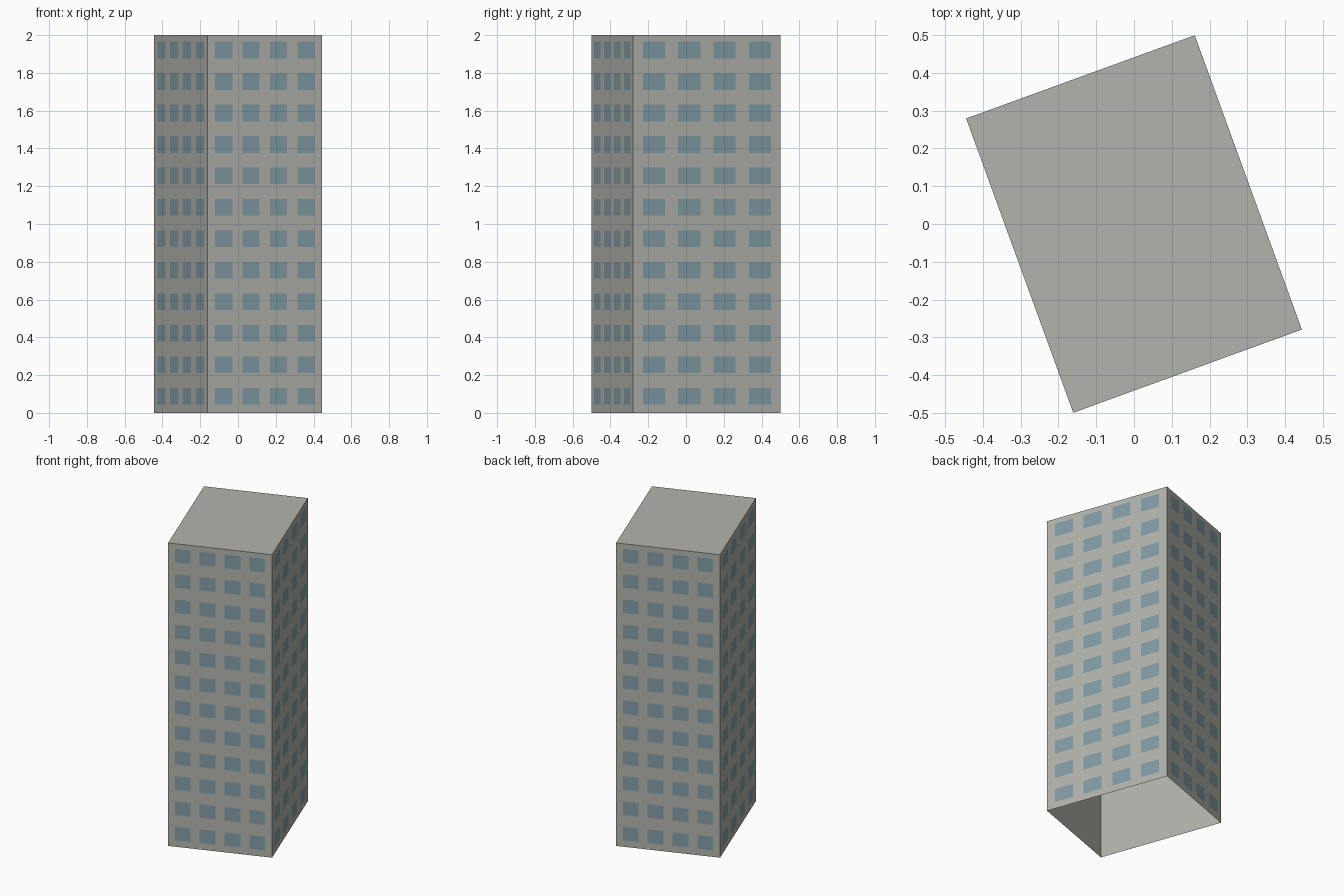
import bpy
import bmesh
from math import radians
from mathutils import Matrix, Vector

if "Cube" in bpy.data.objects:
    bpy.data.objects.remove(bpy.data.objects["Cube"], do_unlink=True)

WIDTH, DEPTH, HEIGHT = 0.644, 0.829, 2.0
COLUMNS, FLOORS = 4, 12
TURN = Matrix.Rotation(radians(20), 4, "Z")


def make_material(name, color):
    mat = bpy.data.materials.new(name)
    mat.use_nodes = True
    mat.diffuse_color = color
    mat.node_tree.nodes["Principled BSDF"].inputs["Base Color"].default_value = color
    return mat


def make_object(name, bm, mat):
    bm.transform(TURN)
    mesh = bpy.data.meshes.new(name)
    bm.to_mesh(mesh)
    bm.free()
    mesh.materials.append(mat)
    obj = bpy.data.objects.new(name, mesh)
    bpy.context.collection.objects.link(obj)
    return obj


concrete = make_material("warm grey concrete", (0.45, 0.45, 0.42, 1))
glass = make_material("dusty blue glass", (0.22, 0.335, 0.38, 1))

# Tower shell: walls and flat roof, open underneath
bm = bmesh.new()
bmesh.ops.create_cube(bm, size=1)
bmesh.ops.scale(bm, vec=(WIDTH, DEPTH, HEIGHT), verts=bm.verts)
bmesh.ops.translate(bm, vec=(0, 0, HEIGHT / 2), verts=bm.verts)
floor = [f for f in bm.faces if f.normal.z < -0.5]
bmesh.ops.delete(bm, geom=floor, context="FACES")
make_object("tower_shell", bm, concrete)


# Window panes: a grid of thin panes just proud of each wall
def window_wall(name, length, distance, angle):
    bm = bmesh.new()
    half_w, half_h = 0.075 * length, 0.0445
    for col in range(COLUMNS):
        x = (col - (COLUMNS - 1) / 2) * 0.24 * length
        for row in range(FLOORS):
            z = (row + 0.5) * HEIGHT / FLOORS + 0.005
            corners = [(-1, -1), (1, -1), (1, 1), (-1, 1)]
            bm.faces.new([bm.verts.new(Vector((x + sx * half_w, -distance - 0.0015, z + sz * half_h)))
                          for sx, sz in corners])
    bm.transform(Matrix.Rotation(radians(angle), 4, "Z"))
    make_object(name, bm, glass)


window_wall("front_windows", WIDTH, DEPTH / 2, 0)
window_wall("left_windows", DEPTH, WIDTH / 2, 90)
window_wall("back_windows", WIDTH, DEPTH / 2, 180)
window_wall("right_windows", DEPTH, WIDTH / 2, 270)
